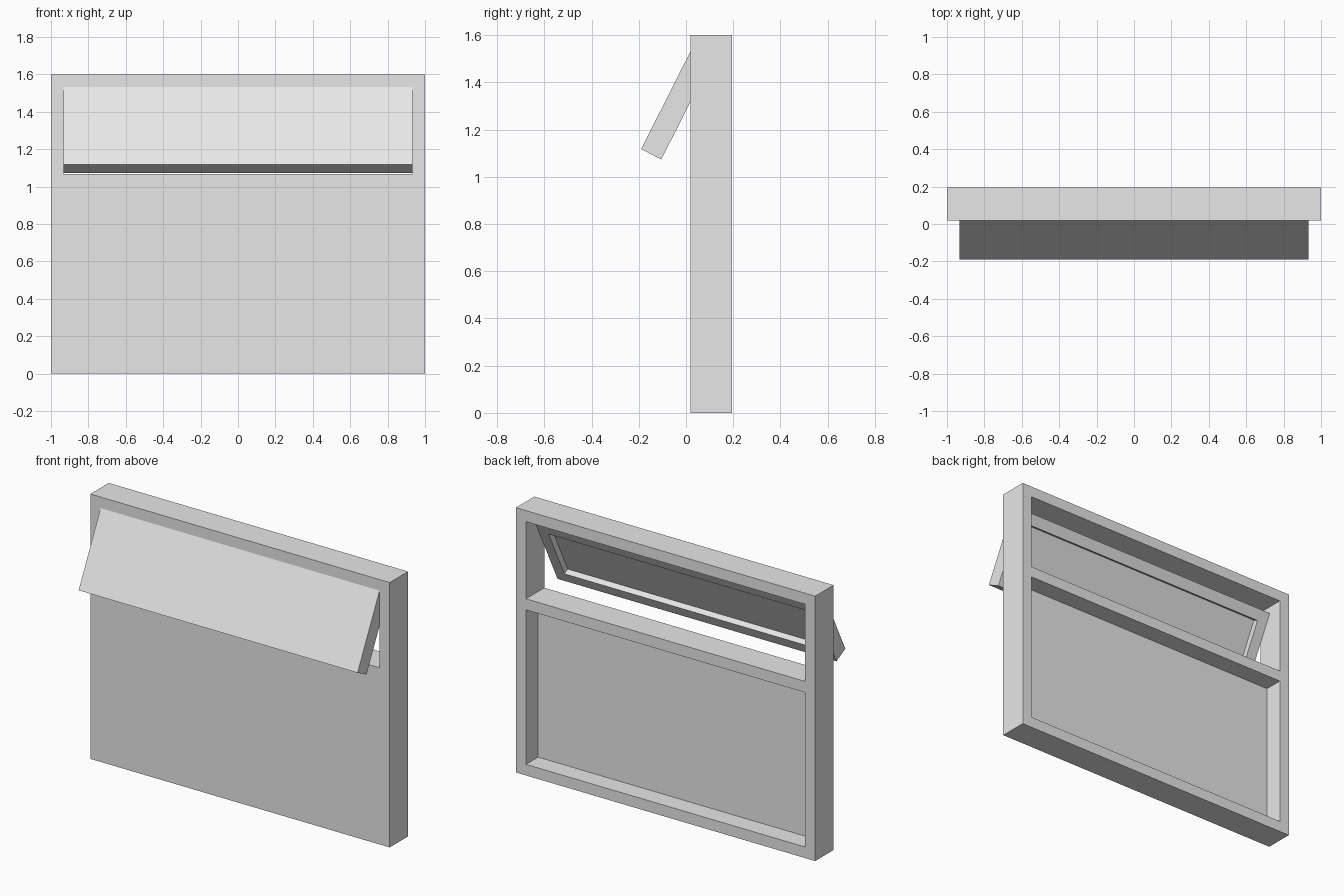
import bpy, bmesh
from math import radians

cube = bpy.data.objects.get("Cube")
if cube:
    bpy.data.objects.remove(cube, do_unlink=True)

# Single grey finish
grey = bpy.data.materials.new("light_grey")
grey.use_nodes = True
colour = (0.8, 0.8, 0.8, 1)
grey.diffuse_color = colour
grey.node_tree.nodes["Principled BSDF"].inputs["Base Color"].default_value = colour

BAR = 0.067      # width of every frame bar
PANE = 0.06      # thickness of the panels
HALF = 1 - BAR   # half width of the openings


def framed_panel(name, xs, zs, front, back, open_cells=(), pane_cells=()):
    """Slab cut into a grid; open cells go right through, pane cells are recessed at the back."""
    bm = bmesh.new()
    verts = [[bm.verts.new((x, back, z)) for x in xs] for z in zs]
    panes = []
    for row in range(len(zs) - 1):
        for col in range(len(xs) - 1):
            if (col, row) in open_cells:
                continue
            face = bm.faces.new((verts[row][col], verts[row][col + 1],
                                 verts[row + 1][col + 1], verts[row + 1][col]))
            if (col, row) in pane_cells:
                panes.append(face)

    # Thicken the sheet towards the front
    ext = bmesh.ops.extrude_face_region(bm, geom=bm.faces[:])
    moved = [g for g in ext["geom"] if isinstance(g, bmesh.types.BMVert)]
    bmesh.ops.translate(bm, verts=moved, vec=(0, front - back, 0))

    # Sink the panes from the back
    sunk = bmesh.ops.extrude_discrete_faces(bm, faces=panes)["faces"]
    for face in sunk:
        bmesh.ops.translate(bm, verts=face.verts[:], vec=(0, front + PANE - back, 0))
    bmesh.ops.recalc_face_normals(bm, faces=bm.faces[:])

    mesh = bpy.data.meshes.new(name)
    bm.to_mesh(mesh)
    bm.free()
    mesh.materials.append(grey)
    obj = bpy.data.objects.new(name, mesh)
    bpy.context.collection.objects.link(obj)
    return obj


# Outer frame: fixed lower panel, open upper bay
top = 1.6 - BAR
framed_panel("window_frame", (-1, -HALF, HALF, 1), (0, BAR, 1, 1 + BAR, top, 1.6),
             0.02, 0.195, open_cells=[(1, 3)], pane_cells=[(1, 1)])

# Tilting sash, hinged along its top front edge
w, h = HALF - 0.001, top - 1 - BAR
sash = framed_panel("tilting_sash", (-w, BAR - w, w - BAR, w), (-h, BAR - h, -BAR, 0),
                    0, 0.096, pane_cells=[(1, 1)])
sash.location = (0, 0.02, top)
sash.rotation_euler.x = radians(-26.8)
